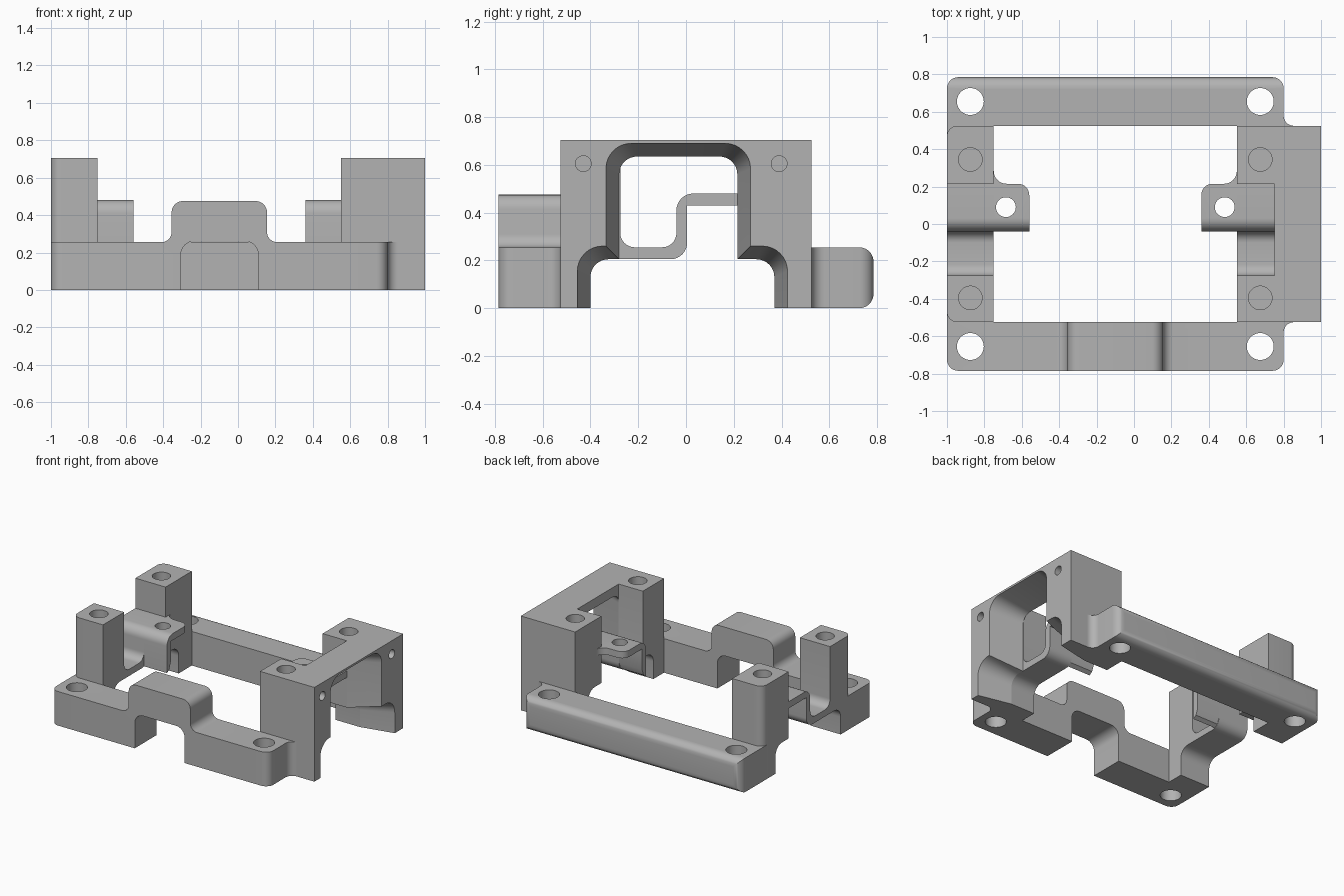
import bpy, bmesh, math
from mathutils import Vector

cube = bpy.data.objects.get("Cube")
if cube:
    bpy.data.objects.remove(cube)

grey = bpy.data.materials.new("plain grey")
grey.use_nodes = True
grey.diffuse_color = (0.45, 0.45, 0.45, 1)
grey.node_tree.nodes["Principled BSDF"].inputs["Base Color"].default_value = (0.45, 0.45, 0.45, 1)


def rounded(points, steps=8):
    """Outline in which a third value on a point is its corner radius."""
    out = []
    for i, p in enumerate(points):
        c = Vector(p[:2])
        if len(p) < 3:
            out.append(c)
            continue
        a = (Vector(points[i - 1][:2]) - c).normalized()
        b = (Vector(points[(i + 1) % len(points)][:2]) - c).normalized()
        r = p[2]
        centre = c + (a + b) * r
        for k in range(steps + 1):
            t = math.pi / 2 * k / steps
            out.append(centre - b * r * math.cos(t) - a * r * math.sin(t))
    return out


def place(axis, p, w):
    return {"x": (w, p[0], p[1]), "y": (p[0], w, p[1]), "z": (p[0], p[1], w)}[axis]


def loft(name, axis, outline_a, a, outline_b, b, corners=None, radius=0.06):
    """Solid between two matching outlines; corners picks upright edges to round."""
    bm = bmesh.new()
    ra = [bm.verts.new(place(axis, p, a)) for p in outline_a]
    rb = [bm.verts.new(place(axis, p, b)) for p in outline_b]
    bm.faces.new(ra)
    bm.faces.new(rb)
    for i in range(len(ra)):
        j = (i + 1) % len(ra)
        bm.faces.new((ra[i], ra[j], rb[j], rb[i]))
    bmesh.ops.recalc_face_normals(bm, faces=bm.faces)
    if corners:
        edges = [e for e in bm.edges if all(corners(v.co) for v in e.verts)]
        bmesh.ops.bevel(bm, geom=edges, offset=radius, segments=8, profile=0.5, affect="EDGES")
    mesh = bpy.data.meshes.new(name)
    bm.to_mesh(mesh)
    bm.free()
    mesh.materials.append(grey)
    obj = bpy.data.objects.new(name, mesh)
    bpy.context.collection.objects.link(obj)
    return obj


def extrude(name, axis, points, a, b, corners=None, radius=0.06):
    outline = rounded(points)
    return loft(name, axis, outline, a, outline, b, corners, radius)


def drill(obj, axis, spots, radius, a, b):
    """Cut round holes of one size along an axis."""
    for u, v in spots:
        ring = [(u + radius * math.cos(t * math.pi / 16), v + radius * math.sin(t * math.pi / 16))
                for t in range(32)]
        cutter = loft("cutter", axis, ring, a, ring, b)
        cutter.hide_render = True
        mod = obj.modifiers.new("hole", "BOOLEAN")
        mod.object, mod.operation, mod.solver = cutter, "DIFFERENCE", "EXACT"
        graph = bpy.context.evaluated_depsgraph_get()
        mesh = bpy.data.meshes.new_from_object(obj.evaluated_get(graph))
        obj.modifiers.clear()
        obj.data = mesh
        bpy.data.objects.remove(cutter)


def near(a, b):
    return abs(a - b) < 0.001


WALL, EDGE, TOP, RAIL = 0.525, 0.785, 0.705, 0.255

# Long rails, the front one with a raised bridge
front = [(-1, 0), (-0.305, 0), (-0.305, 0.26, 0.07), (0.108, 0.26, 0.07), (0.108, 0), (0.8, 0),
         (0.8, RAIL), (0.155, RAIL, 0.055), (0.155, 0.475, 0.06), (-0.355, 0.475, 0.06),
         (-0.355, RAIL, 0.055), (-1, RAIL)]
back = [(-1, 0), (0.8, 0), (0.8, RAIL), (-1, RAIL)]
for name, side, shape in (("front", -1, front), ("back", 1, back)):
    rail = extrude(name + "_rail", "y", shape, side * WALL, side * EDGE,
                   lambda c: near(abs(c.y), EDGE) and (near(c.x, -1) or near(c.x, 0.8)))
    drill(rail, "z", [(-0.875, side * 0.655), (0.675, side * 0.655)], 0.072, -0.1, 0.4)
    # Concave blend from rail to end wall, and the flush foot of the corner post
    y = side * WALL
    extrude(name + "_rail_blend", "z",
            [(0.8, y), (0.8, y + side * 0.055), (0.8, y, 0.054), (0.855, y)], 0, RAIL)
    extrude(name + "_post_foot", "z",
            [(-1, y), (-0.9, y), (-0.9, y - side * 0.065), (-1, y - side * 0.065)], 0, RAIL)

# Post pairs joined by a stepped shelf
frame = [(-WALL, 0), (-0.40, 0), (-0.40, 0.205, 0.075), (0.005, 0.205, 0.07), (0.005, 0.43),
         (0.215, 0.43), (0.215, 0.205), (0.37, 0.205, 0.075), (0.37, 0), (WALL, 0), (WALL, TOP),
         (0.215, TOP), (0.215, 0.48), (-0.04, 0.48, 0.07), (-0.04, RAIL, 0.06),
         (-0.275, RAIL, 0.06), (-0.275, TOP), (-WALL, TOP)]
left_frame = extrude("left_posts", "x", frame, 0.55, 0.75)
right_frame = extrude("right_posts", "x", frame, -1, -0.75,
                      lambda c: near(c.x, -1) and near(abs(c.y), WALL), 0.055)
for obj, x in ((left_frame, 0.675), (right_frame, -0.875)):
    drill(obj, "z", [(x, 0.345), (x, -0.395)], 0.063, 0.45, 0.8)

# Shelf tongues with a screw hole and a concave blend to the post
tongue = [(-0.04, 0.21), (-0.013, 0.228), (0.005, 0.275), (0.005, 0.43), (0.215, 0.43),
          (0.215, 0.48), (-0.04, 0.48, 0.07)]
for name, sx in (("left", 1), ("right", -1)):
    def at(x):
        return -0.1 + sx * (x + 0.1)
    tip = at(0.36)
    obj = extrude(name + "_tongue", "x", tongue, at(0.55), tip,
                  lambda c: near(c.x, tip) and near(c.y, 0.215))
    drill(obj, "z", [(at(0.485), 0.09)], 0.053, 0.3, 0.6)
    extrude(name + "_tongue_blend", "z",
            [(at(0.55), 0.215), (at(0.55), 0.285), (at(0.55), 0.215, 0.069), (at(0.48), 0.215)],
            0.43, 0.48)


# End wall whose opening flares outward
def wall_outline(d, r):
    return rounded([(-WALL, 0), (-0.40 - d, 0), (-0.40 - d, 0.205 + d, r), (-0.28 - d, 0.205 + d),
                    (-0.28 - d, 0.635 + d, r), (0.215 + d, 0.635 + d, r), (0.215 + d, 0.205 + d),
                    (0.37 + d, 0.205 + d, r), (0.37 + d, 0), (WALL, 0), (WALL, TOP), (-WALL, TOP)])


wall = loft("end_wall", "x", wall_outline(0, 0.075), 0.75, wall_outline(0.055, 0.105), 1)
drill(wall, "x", [(-0.43, 0.605), (0.39, 0.605)], 0.033, 0.88, 1.1)

# Smooth rounds with crisp edges
for obj in bpy.context.collection.objects:
    if obj.type == "MESH" and grey.name in obj.data.materials:
        obj.data.shade_smooth()
        obj.data.set_sharp_from_angle(angle=math.radians(30))
